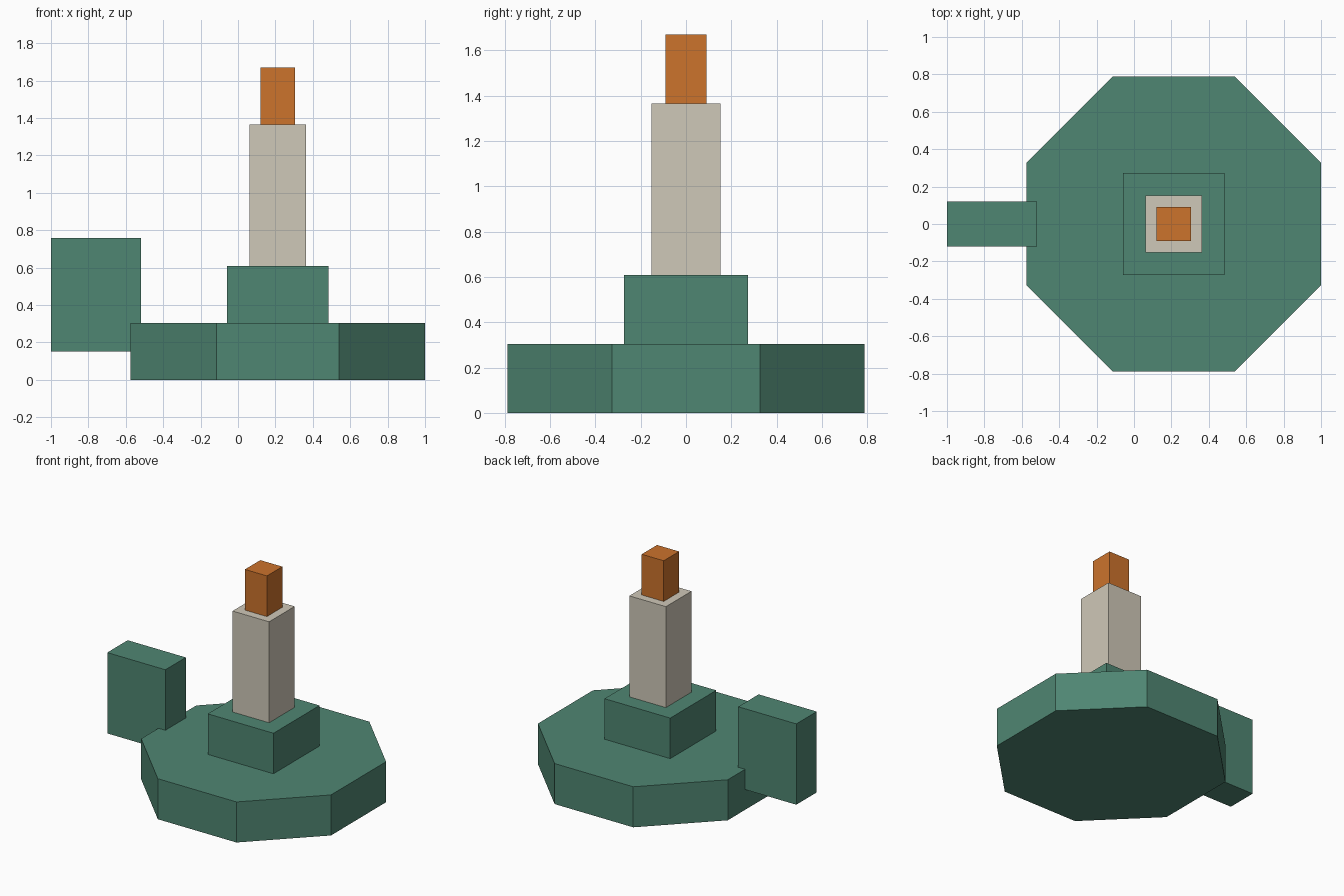
import bpy
import math

if "Cube" in bpy.data.objects:
    bpy.data.objects.remove(bpy.data.objects["Cube"])


def srgb(r, g, b):
    """Convert 0-255 display values to a linear colour."""
    def lin(c):
        c /= 255
        return c / 12.92 if c <= 0.04045 else ((c + 0.055) / 1.055) ** 2.4
    return (lin(r), lin(g), lin(b), 1)


def material(name, rgb):
    mat = bpy.data.materials.new(name)
    mat.diffuse_color = srgb(*rgb)
    mat.use_nodes = True
    mat.node_tree.nodes["Principled BSDF"].inputs["Base Color"].default_value = mat.diffuse_color
    return mat


def finish(name, mat):
    obj = bpy.context.object
    obj.name = name
    obj.data.materials.append(mat)
    return obj


def box(name, x, size_x, size_y, z0, z1, mat):
    bpy.ops.mesh.primitive_cube_add(size=1, location=(x, 0, (z0 + z1) / 2))
    bpy.context.object.scale = (size_x, size_y, z1 - z0)
    bpy.ops.object.transform_apply(location=False, rotation=False, scale=True)
    return finish(name, mat)


green = material("green", (79, 134, 114))
cream = material("cream", (207, 200, 184))
orange = material("orange", (204, 115, 44))

AXIS = 0.2125      # x of the tower's centre line
APOTHEM = 0.7875   # centre to flat side of the octagon
BASE_TOP = 0.304

# Octagonal base with flat sides facing the axes
bpy.ops.mesh.primitive_cylinder_add(
    vertices=8, radius=APOTHEM / math.cos(math.pi / 8), depth=BASE_TOP,
    location=(AXIS, 0, BASE_TOP / 2), rotation=(0, 0, math.pi / 8))
finish("octagonal_base", green)

# Stepped square tower
box("pedestal", AXIS, 0.545, 0.545, BASE_TOP, 0.608, green)
box("column", AXIS, 0.303, 0.303, 0.608, 1.365, cream)
box("column_tip", AXIS, 0.182, 0.182, 1.365, 1.67, orange)

# Upright block overlapping the left side of the base
box("side_block", -0.759, 0.482, 0.242, 0.152, 0.758, green)
